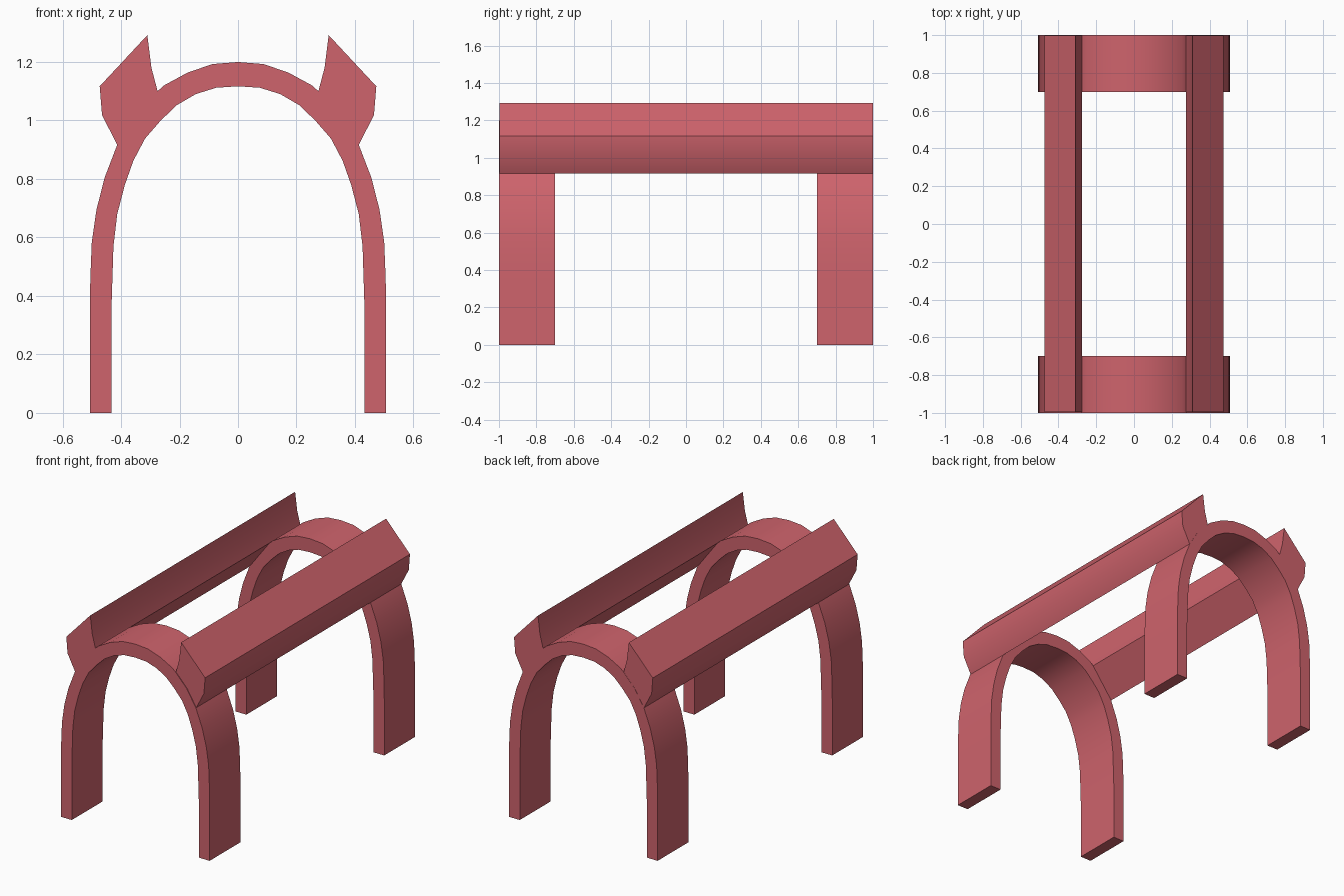
import bpy, bmesh, math

if "Cube" in bpy.data.objects:
    bpy.data.objects.remove(bpy.data.objects["Cube"])

red = bpy.data.materials.new("red")
red.diffuse_color = (0.62, 0.125, 0.15, 1)
red.use_nodes = True
red.node_tree.nodes["Principled BSDF"].inputs["Base Color"].default_value = red.diffuse_color


def extrude_profile(name, points, y0, y1):
    """Extrude a closed (x, z) outline along y."""
    bm = bmesh.new()
    face = bm.faces.new([bm.verts.new((x, y0, z)) for x, z in points])
    ext = bmesh.ops.extrude_face_region(bm, geom=[face], use_keep_orig=True)
    verts = [g for g in ext["geom"] if isinstance(g, bmesh.types.BMVert)]
    bmesh.ops.translate(bm, verts=verts, vec=(0, y1 - y0, 0))
    bmesh.ops.recalc_face_normals(bm, faces=bm.faces)
    mesh = bpy.data.meshes.new(name)
    bm.to_mesh(mesh)
    bm.free()
    mesh.materials.append(red)
    obj = bpy.data.objects.new(name, mesh)
    bpy.context.collection.objects.link(obj)
    bpy.ops.object.select_all(action='DESELECT')
    obj.select_set(True)
    bpy.context.view_layer.objects.active = obj
    bpy.ops.object.shade_smooth_by_angle(angle=math.radians(30))
    return obj


def mirrored(half):
    """Complete a foot-to-crown half curve across x = 0."""
    return half + [(-x, z) for x, z in reversed(half[:-1])]


# Arch outline: outer curve, then the inner curve back
outer = [(.507, 0), (.507, .35), (.505, .46), (.5, .585), (.484, .695),
         (.456, .805), (.413, .917), (.35, 1.02), (.275, 1.1), (.253, 1.12),
         (.172, 1.164), (.087, 1.193), (0, 1.2)]
inner = [(.433, 0), (.433, .35), (.426, .57), (.413, .68), (.387, .78),
         (.358, .862), (.318, .938), (.265, .999), (.21, 1.052),
         (.145, 1.09), (.075, 1.112), (0, 1.117)]
arch = mirrored(outer) + mirrored(inner)[::-1]
extrude_profile("front_arch", arch, -1.0, -0.7)
extrude_profile("back_arch", arch, 0.7, 1.0)

# Flared rails joining the arches
rail = [(.413, .917), (.465, 1.018), (.473, 1.117), (.31, 1.292),
        (.296, 1.18), (.275, 1.1)]
for name, side in (("left_rail", -1), ("right_rail", 1)):
    extrude_profile(name, [(side * x, z) for x, z in rail], -0.996, 0.999)
